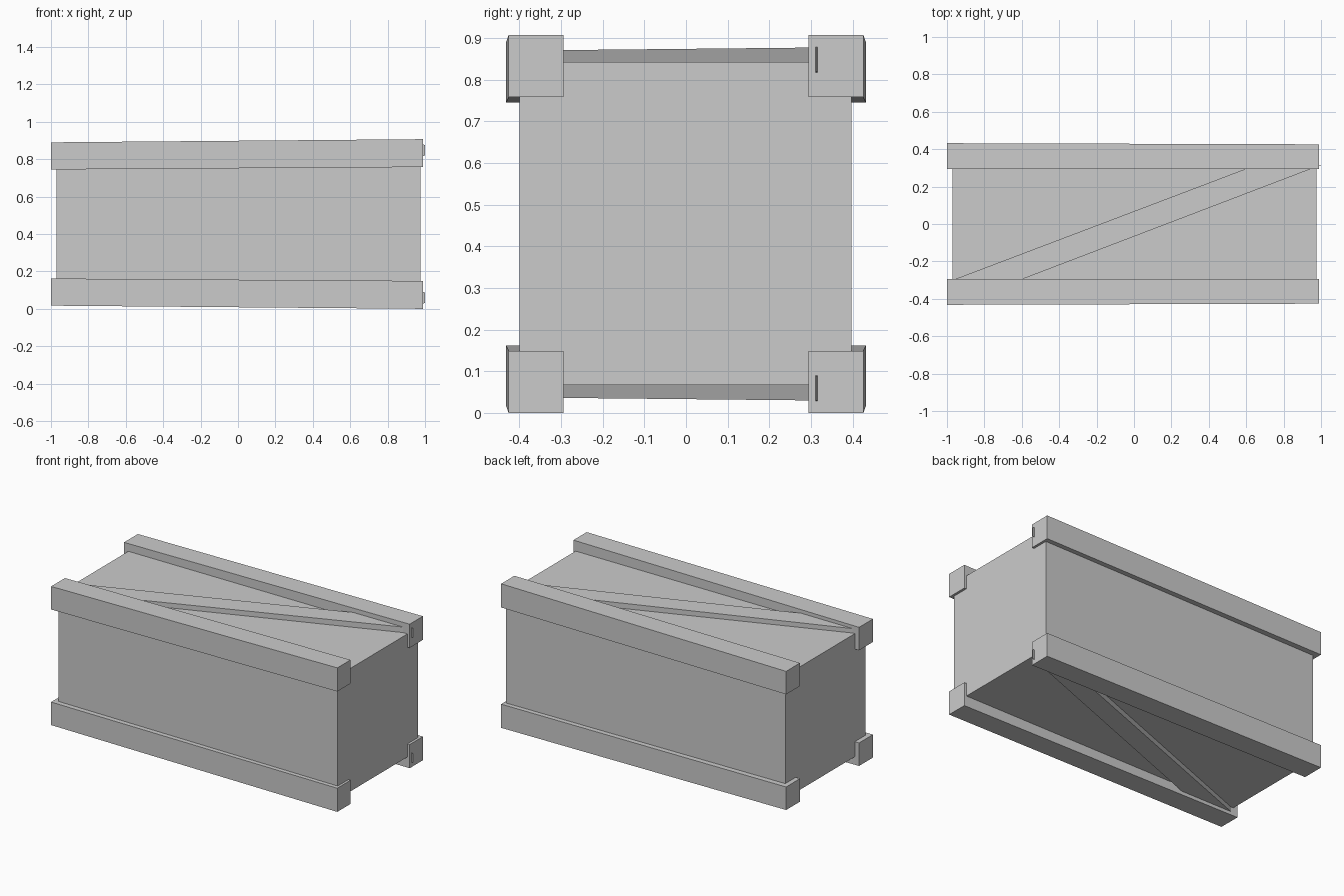
import bpy
import bmesh
from mathutils import Vector

if "Cube" in bpy.data.objects:
    bpy.data.objects.remove(bpy.data.objects["Cube"], do_unlink=True)

MID_Z = 0.4535   # the crate is symmetric above and below this height

grey = bpy.data.materials.new("crate grey")
grey.use_nodes = True
grey.diffuse_color = (0.6, 0.6, 0.6, 1)
bsdf = next(n for n in grey.node_tree.nodes if n.type == 'BSDF_PRINCIPLED')
bsdf.inputs["Base Color"].default_value = (0.6, 0.6, 0.6, 1)


def loft(name, start, end):
    """Solid between two matching four-cornered outlines."""
    bm = bmesh.new()
    a = [bm.verts.new(Vector(p)) for p in start]
    b = [bm.verts.new(Vector(p)) for p in end]
    bm.faces.new(a)
    bm.faces.new(b)
    for i in range(4):
        j = (i + 1) % 4
        bm.faces.new((a[i], a[j], b[j], b[i]))
    bmesh.ops.recalc_face_normals(bm, faces=bm.faces)
    mesh = bpy.data.meshes.new(name)
    bm.to_mesh(mesh)
    bm.free()
    mesh.materials.append(grey)
    obj = bpy.data.objects.new(name, mesh)
    bpy.context.collection.objects.link(obj)
    return obj


def section(x, y0, y1, z0, z1):
    return [(x, y0, z0), (x, y1, z0), (x, y1, z1), (x, y0, z1)]


# Main box
loft("crate_body", section(-0.97, -0.4, 0.397, 0.067, 0.842),
     section(0.975, -0.4, 0.397, 0.067, 0.842))

for level, s in (("top", 1), ("bottom", -1)):
    def z(height):
        return MID_Z + s * (height - MID_Z)

    # Long edge rails, flaring slightly towards one end
    for side, d in (("front", -1), ("back", 1)):
        loft(f"{level}_{side}_rail",
             section(-1.0, d * 0.294, d * 0.432, z(0.745), z(0.89)),
             section(0.99, d * 0.294, d * 0.426, z(0.758), z(0.907)))

    # Diagonal brace, running from rail to rail
    loft(f"{level}_diagonal_brace",
         [(-0.96, -0.296, z(0.83)), (-0.60, -0.296, z(0.83)),
          (-0.60, -0.296, z(0.871)), (-0.96, -0.296, z(0.870))],
         [(0.60, 0.296, z(0.83)), (0.95, 0.296, z(0.83)),
          (0.95, 0.296, z(0.877)), (0.60, 0.296, z(0.876))])

    # Thin splinter on the end of the back rail
    loft(f"{level}_rail_splinter",
         section(0.98, 0.311, 0.316, z(0.815), z(0.88)),
         section(1.0, 0.312, 0.315, z(0.82), z(0.876)))
